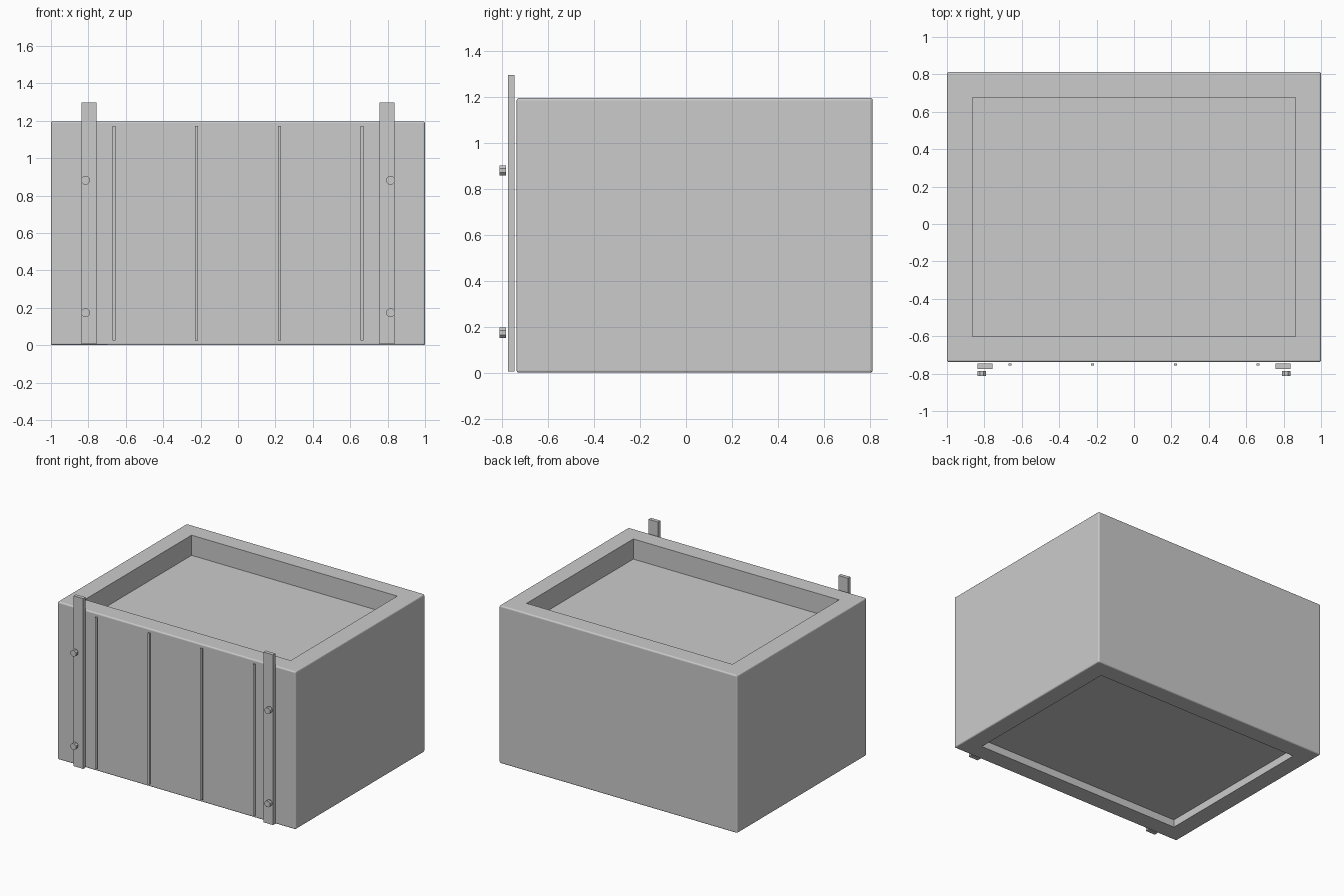
import bpy
import bmesh
from math import pi

cube = bpy.data.objects.get("Cube")
if cube:
    bpy.data.objects.remove(cube)

GREY = (0.6, 0.6, 0.6, 1)
grey = bpy.data.materials.new("light grey")
grey.use_nodes = True
grey.diffuse_color = GREY
grey.node_tree.nodes["Principled BSDF"].inputs["Base Color"].default_value = GREY


def box(name, x, y, z):
    """Box from (low, high) ranges on each axis."""
    bpy.ops.mesh.primitive_cube_add(size=1, location=[sum(r) / 2 for r in (x, y, z)])
    ob = bpy.context.object
    ob.name = name
    ob.scale = [r[1] - r[0] for r in (x, y, z)]
    bpy.ops.object.transform_apply(location=False, rotation=False)
    ob.data.materials.append(grey)
    return ob


def recess(bm, face_z, depth):
    """Leave a flat rim around an end face and sink the middle straight in."""
    face = min(bm.faces, key=lambda f: abs(f.calc_center_median().z - face_z))
    bmesh.ops.inset_individual(bm, faces=[face], thickness=0.136, use_even_offset=True)
    floor = bmesh.ops.extrude_discrete_faces(bm, faces=[face])["faces"][0]
    bmesh.ops.translate(bm, verts=floor.verts, vec=(0, 0, depth))


# Casing with a deep tray on top and a shallow one underneath
casing = box("casing", (-1, 1), (-0.738, 0.813), (0, 1.197))
half = casing.dimensions.z / 2
bm = bmesh.new()
bm.from_mesh(casing.data)
recess(bm, half, -0.153)
recess(bm, -half, 0.057)

# Soften only the twelve outer edges
weight = bm.edges.layers.float.new("bevel_weight_edge")
for e in bm.edges:
    if all(abs(v.co.x) > 0.95 for v in e.verts):
        e[weight] = 1
bm.to_mesh(casing.data)
bm.free()
bevel = casing.modifiers.new("soft edges", "BEVEL")
bevel.limit_method = "WEIGHT"
bevel.width = 0.01
bevel.segments = 3

# Thin trim strips across the front
for i, x in enumerate((-0.663, -0.221, 0.221, 0.663)):
    box(f"trim_strip_{i + 1}", (x - 0.008, x + 0.008), (-0.757, -0.747), (0.025, 1.173))

# Upright rails with two bolts each
for side, s in (("left", 1), ("right", -1)):
    x = s * 0.797
    box(f"{side}_rail", (x - 0.04, x + 0.04), (-0.775, -0.747), (0.006, 1.298))
    for level, z in (("lower", 0.174), ("upper", 0.881)):
        bpy.ops.mesh.primitive_cylinder_add(
            vertices=8, radius=0.0245, depth=0.028,
            location=(s * 0.815, -0.799, z), rotation=(pi / 2, pi / 8, 0))
        bolt = bpy.context.object
        bolt.name = f"{side}_{level}_bolt"
        bolt.data.materials.append(grey)
